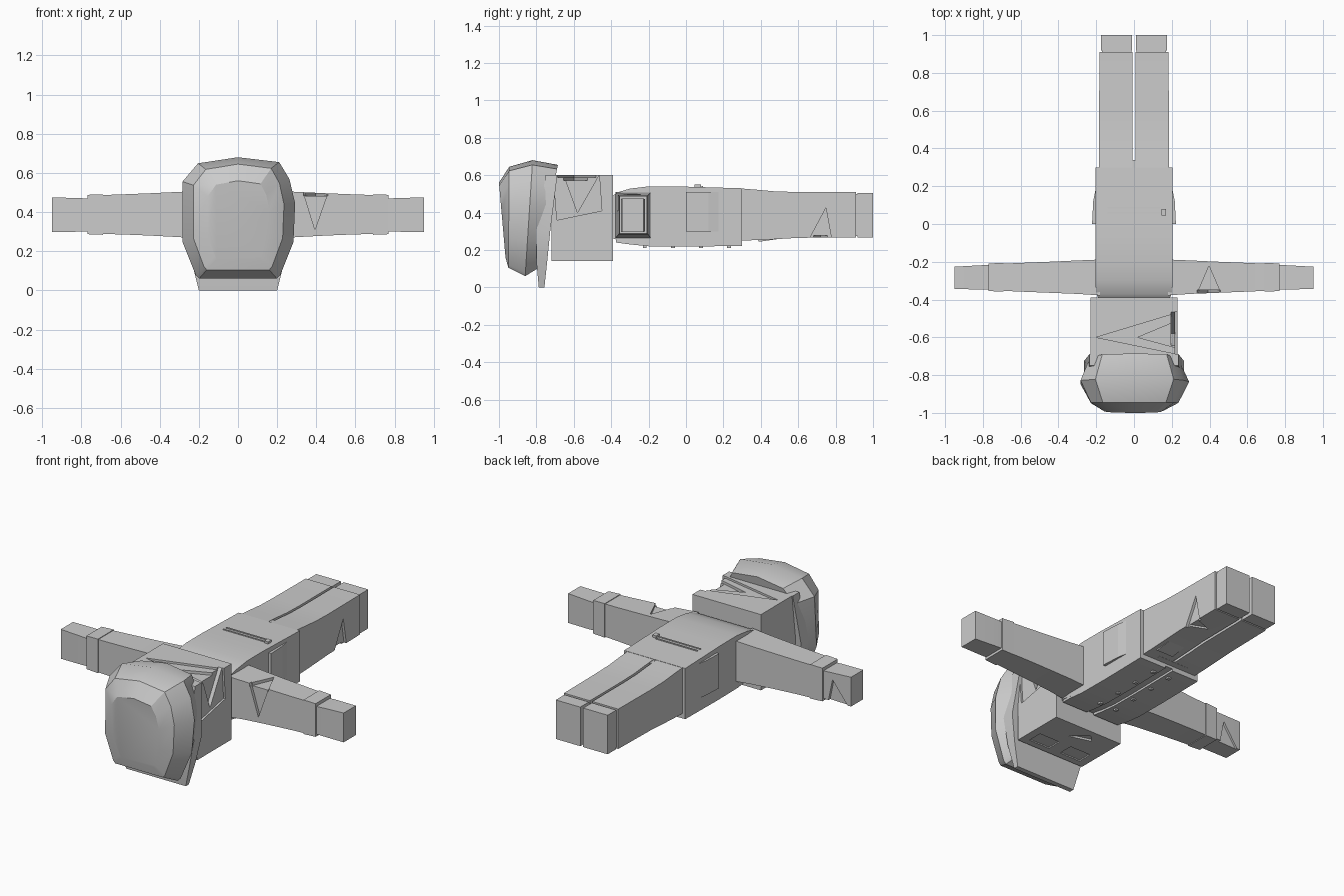
import bpy, bmesh
from mathutils import Vector

if "Cube" in bpy.data.objects:
    bpy.data.objects.remove(bpy.data.objects["Cube"])


def loft(name, rings, smooth=False):
    """Closed solid through equal-length rings of 3D points."""
    bm = bmesh.new()
    vs = [[bm.verts.new(p) for p in r] for r in rings]
    n = len(vs[0])
    for a, b in zip(vs, vs[1:]):
        for i in range(n):
            j = (i + 1) % n
            bm.faces.new((a[i], a[j], b[j], b[i]))
    bm.faces.new(vs[0])
    bm.faces.new(vs[-1])
    bmesh.ops.recalc_face_normals(bm, faces=bm.faces)
    me = bpy.data.meshes.new(name)
    bm.to_mesh(me)
    bm.free()
    ob = bpy.data.objects.new(name, me)
    bpy.context.collection.objects.link(ob)
    if smooth:
        bpy.ops.object.select_all(action='DESELECT')
        ob.select_set(True)
        bpy.context.view_layer.objects.active = ob
        bpy.ops.object.shade_smooth_by_angle(angle=0.5)
    return ob


def put(axis, t, a, b):
    return {'x': (t, a, b), 'y': (a, t, b), 'z': (a, b, t)}[axis]


def chain(name, axis, stations, sign=1, smooth=True):
    """Box run along an axis; station = (t, a0, a1, b0, b1)."""
    rings = []
    for t, a0, a1, b0, b1 in stations:
        pts = [put(axis, t, a, b) for a, b in ((a0, b0), (a1, b0), (a1, b1), (a0, b1))]
        rings.append([(p[0] * sign, p[1], p[2]) for p in pts])
    return loft(name, rings, smooth)


def box(name, x0, x1, y0, y1, z0, z1):
    return chain(name, 'z', [(z0, x0, x1, y0, y1), (z1, x0, x1, y0, y1)], smooth=False)


def prism(name, axis, pts, t0, t1):
    return loft(name, [[put(axis, t, a, b) for a, b in pts] for t in (t0, t1)])


def cut(ob, axis, pts, t0, t1):
    """Recess a flat polygon into an object."""
    c = prism("recess_cutter", axis, pts, t0, t1)
    c.hide_render = True
    m = ob.modifiers.new("recess", 'BOOLEAN')
    m.operation, m.solver, m.object = 'DIFFERENCE', 'EXACT', c
    dg = bpy.context.evaluated_depsgraph_get()
    me = bpy.data.meshes.new_from_object(ob.evaluated_get(dg))
    ob.modifiers.clear()
    ob.data = me
    bpy.data.objects.remove(c)


# Head with cracked corner, eyes and mouth
head = box("head", -.23, .23, -.72, -.39, .14, .60)
cut(head, 'z', [(-.20, -.60), (.26, -.461), (.26, -.695)], .588, .65)
cut(head, 'x', [(-.71, .62), (-.69, .36), (-.45, .41), (-.465, .62)], .218, .26)
cut(head, 'z', [(.02, -.60), (.26, -.50), (.26, -.665)], .572, .65)
cut(head, 'x', [(-.66, .62), (-.58, .40), (-.455, .62)], .195, .26)
cut(head, 'z', [(.05, -.51), (-.09, -.47), (-.05, -.43)], .10, .152)
for s, side in ((1, "right"), (-1, "left")):
    x = .11 * s
    cut(head, 'z', [(x - .07, -.68), (x + .07, -.68), (x + .07, -.59), (x - .07, -.59)], .10, .147)

# Hair cap: outline rings tapering to the front
OUT = [(-.97, .80), (-.70, .95), (0, 1), (.72, .96), (.90, .82), (1, .62),
       (.97, .30), (.74, .03), (.68, 0), (-.68, 0), (-.74, .03), (-.97, .30)]


def hair_ring(y_top, y_bot, w, z0, z1):
    return [(u * w, y_bot + (y_top - y_bot) * v, z0 + (z1 - z0) * v) for u, v in OUT]


loft("hair_cap", [hair_ring(-.685, -.795, .24, .10, .655),
                  hair_ring(-.82, -.86, .292, .06, .68),
                  hair_ring(-.945, -.95, .235, .105, .645),
                  hair_ring(-1.0, -.965, .16, .16, .56)], True)
# Hanging fringe over the brow
chain("hair_fringe", 'z', [(.0, -.2, .2, -.787, -.757), (.14, -.235, .235, -.80, -.742),
                           (.30, -.265, .265, -.80, -.726), (.60, -.235, .235, -.75, -.688)])

# Torso with rounded shoulders
W = .205
chain("torso", 'y', [(-.39, -.19, .19, .262, .49), (-.37, -.2, .2, .255, .507),
                     (-.30, -W, W, .242, .528), (-.20, -W, W, .232, .54),
                     (-.05, -W, W, .23, .54), (.12, -W, W, .232, .535), (.30, -W, W, .235, .53)])
# Belt ridges across the back
for y in (.06, .088):
    box("back_belt_ridge", -.14, .14, y - .005, y + .003, .52, .541)
box("belt_tab", .145, .17, .045, .08, .52, .55)

for s, side in ((1, "right"), (-1, "left")):
    # Jacket front panel and side pocket flap
    chain("jacket_panel_" + side, 'y', [(-.375, .025, .195, .24, .28), (-.30, .025, W, .23, .27),
                                        (-.20, .025, W, .22, .26), (0, .025, W, .218, .26),
                                        (.30, .025, W, .222, .26)], s)
    for y in (-.22, -.07, .08, .23):
        x = .055 * s
        box("jacket_button_" + side, x - .01, x + .01, y - .01, y + .01, .211, .23)
    prism("pocket_flap_" + side, 'z', [(.2 * s, 0), (.222 * s, 0), (.216 * s, .12), (.2 * s, .2)], .30, .51)

    # Sleeve, cuff and hand
    sleeve = chain("sleeve_" + side, 'x', [(.18, -.378, -.188, .262, .51), (.30, -.37, -.193, .272, .503),
                                           (.45, -.364, -.20, .28, .496), (.60, -.358, -.206, .286, .49),
                                           (.69, -.354, -.21, .288, .487)], s)
    chain("cuff_" + side, 'x', [(.69, -.358, -.206, .284, .491), (.77, -.355, -.209, .287, .488)], s)
    hand = chain("hand_" + side, 'x', [(.76, -.348, -.218, .302, .468), (.80, -.348, -.218, .30, .471),
                                       (.95, -.343, -.226, .297, .475)], s)

    # Trouser leg and shoe
    leg = chain("leg_" + side, 'y', [(.28, .008, .185, .25, .53), (.38, .008, .185, .253, .522),
                                     (.48, .008, .185, .258, .513), (.60, .008, .185, .265, .51),
                                     (.91, .008, .182, .268, .51)], s)
    box("ankle_" + side, *sorted((.012 * s, .17 * s)), .90, .925, .275, .50)
    box("shoe_" + side, *sorted((.01 * s, .174 * s)), .918, 1.0, .268, .505)

    # Triangular chips, on one side only
    if s > 0:
        cut(sleeve, 'y', [(.325, .53), (.47, .53), (.393, .31)], -.42, -.35)
        cut(sleeve, 'z', [(.325, -.39), (.47, -.39), (.397, -.222)], .482, .55)
        cut(leg, 'x', [(.655, .25), (.78, .25), (.748, .425)], .168, .22)
        cut(leg, 'z', [(.66, .22)[::-1], (.22, .775), (.07, .72)], .22, .277)
    else:
        cut(hand, 'y', [(-.80, .28), (-.94, .28), (-.83, .43)], -.235, -.19)

# Hips joining the legs, and torn scrap on the trouser front
box("hips", -.1, .1, .28, .34, .251, .524)
prism("trouser_scrap", 'x', [(.38, .26), (.39, .244), (.50, .26)], .05, .16)
